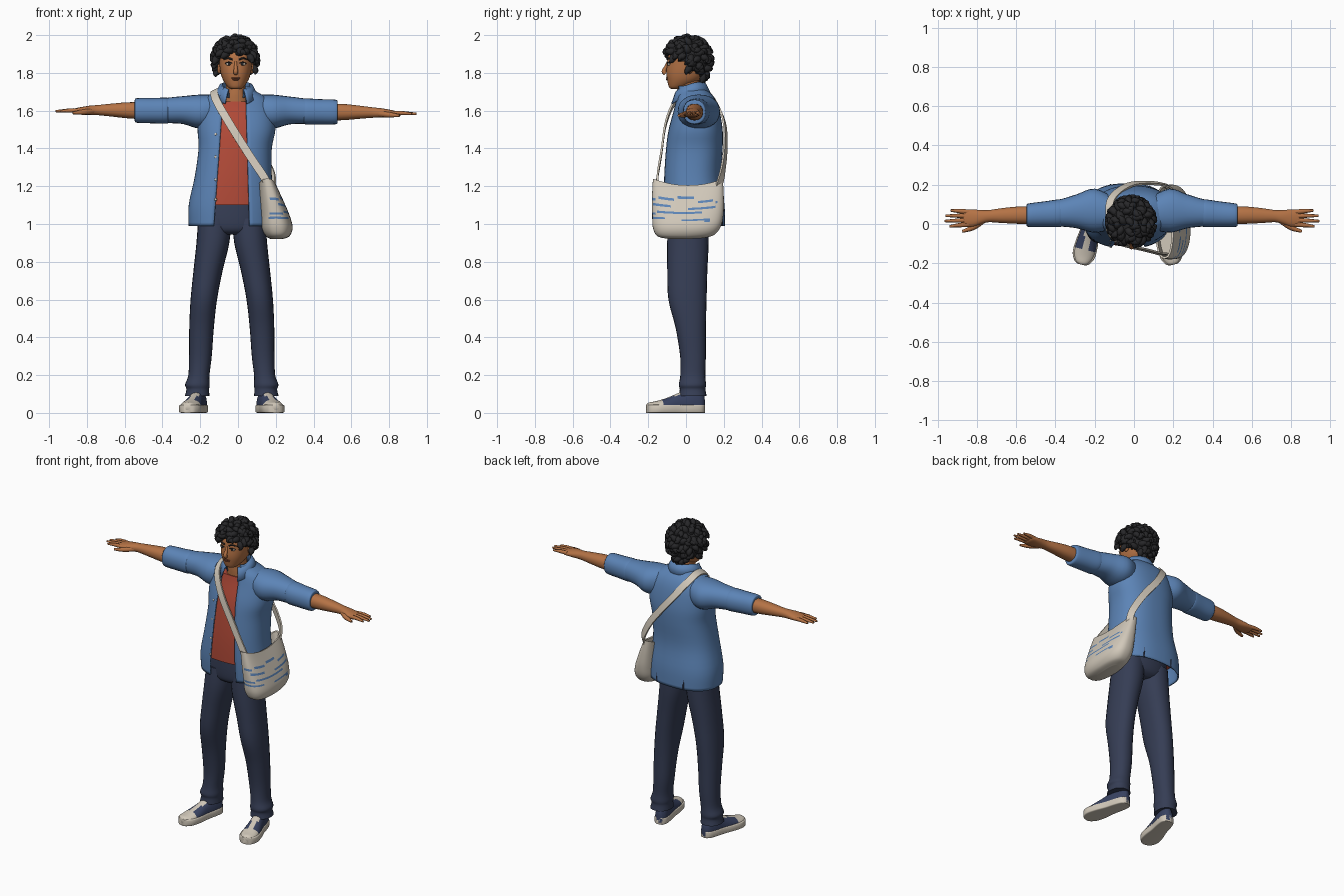
import bpy, bmesh, math, random
from mathutils import Vector, Matrix

random.seed(4)
if "Cube" in bpy.data.objects:
    bpy.data.objects.remove(bpy.data.objects["Cube"])
X, Y, Z = Vector((1, 0, 0)), Vector((0, 1, 0)), Vector((0, 0, 1))


def paint(name, *rgb):
    m = bpy.data.materials.new(name)
    m.use_nodes = True
    m.diffuse_color = (*rgb, 1)
    m.node_tree.nodes["Principled BSDF"].inputs["Base Color"].default_value = (*rgb, 1)
    return m


SKIN = paint("skin", .46, .17, .06)
BLUE = paint("shirt blue", .107, .231, .47)
RED = paint("tee red", .45, .07, .04)
DENIM = paint("trouser navy", .036, .047, .09)
CREAM = paint("canvas cream", .64, .58, .49)
HAIR = paint("hair black", .02, .02, .022)
NAVY = paint("shoe navy", .04, .055, .12)
LIP = paint("lip brown", .2, .06, .03)


def spline(rows, k=4):
    """Smoothly resample rows of numbers."""
    out = []
    for i in range(len(rows) - 1):
        near = [rows[max(i - 1, 0)], rows[i], rows[i + 1], rows[min(i + 2, len(rows) - 1)]]
        for j in range(k):
            t = j / k
            out.append(tuple(.5 * (2*b + (c-a)*t + (2*a - 5*b + 4*c - d)*t*t
                                   + (3*b - a - 3*c + d)*t**3) for a, b, c, d in zip(*near)))
    return out + [tuple(rows[-1])]


def bend(v, e):
    return math.copysign(abs(v) ** (2 / e), v)


def oval(c, u, v, ru, rv, n=24, e=2.2, a0=0, a1=None):
    """Superellipse ring, or an arc of one when a1 is given."""
    step = 2 * math.pi / n if a1 is None else (a1 - a0) / (n - 1)
    return [Vector(c) + u * ru * bend(math.sin(a0 + i*step), e)
            - v * rv * bend(math.cos(a0 + i*step), e) for i in range(n)]


def finish(name, bm, mats, rule=None, solid=0, angle=50):
    bmesh.ops.recalc_face_normals(bm, faces=bm.faces[:])
    for f in bm.faces:
        f.smooth = True
        if rule:
            f.material_index = rule(f.calc_center_median())
    me = bpy.data.meshes.new(name)
    bm.to_mesh(me)
    bm.free()
    me.set_sharp_from_angle(angle=math.radians(angle))
    for m in mats:
        me.materials.append(m)
    ob = bpy.data.objects.new(name, me)
    bpy.context.collection.objects.link(ob)
    if solid:
        mod = ob.modifiers.new("thickness", "SOLIDIFY")
        mod.thickness, mod.offset = solid, 0
    return ob


def build(name, shells, *mats, closed=True, **kw):
    """Loft each list of rings into one mesh."""
    bm = bmesh.new()
    for rings in shells:
        vs = [[bm.verts.new(p) for p in r] for r in rings]
        n = len(vs[0])
        for a, b in zip(vs, vs[1:]):
            for i in range(n if closed else n - 1):
                j = (i + 1) % n
                bm.faces.new((a[i], a[j], b[j], b[i]))
        if closed:
            bm.faces.new(vs[0])
            bm.faces.new(vs[-1])
    return finish(name, bm, mats, **kw)


def tube(rows, sides=8, k=3, ref=Z):
    """Rings along a path of (x, y, z, radius)."""
    pts, rings = spline(rows, k), []
    for i, p in enumerate(pts):
        t = Vector(pts[min(i+1, len(pts)-1)][:3]) - Vector(pts[max(i-1, 0)][:3])
        u = t.cross(ref + Vector((.013, .017, 0))).normalized()
        rings.append(oval(p[:3], u, u.cross(t).normalized(), p[3], p[3], sides, 2))
    return rings


def blob(name, c, r, mat):
    bm = bmesh.new()
    bmesh.ops.create_uvsphere(bm, u_segments=16, v_segments=10, radius=1,
                              matrix=Matrix.Translation(c) @ Matrix.Diagonal((*r, 1)))
    return finish(name, bm, [mat])


# Torso: rows of z, centre x, centre y, half width, half depth
E = 2.4
TORSO = spline([(.99, -.035, .045, .222, .158), (1.1, -.035, .04, .222, .16),
                (1.25, -.025, .032, .2, .15), (1.4, -.015, .042, .19, .148),
                (1.5, -.008, .05, .202, .14), (1.6, -.008, .055, .195, .118),
                (1.66, -.01, .05, .165, .1), (1.7, -.012, .038, .105, .08),
                (1.73, -.012, .02, .076, .068)])


def surface_y(x, z, side):
    _, cx, cy, rx, ry = min(TORSO, key=lambda r: abs(r[0] - z))
    return cy + side * ry * (1 - abs((x - cx) / rx) ** E) ** (1 / E)


# Open shirt over a tee
shirt = []
for z, cx, cy, rx, ry in TORSO:
    h = (z - 1) / .7
    ends = [max(-.95, min(.95, (x - cx) / rx)) for x in (.06 - .02*h, -.127 + .05*h)]
    a0, a1 = [math.asin(math.copysign(abs(u) ** (E / 2), u)) for u in ends]
    shirt.append(oval((cx, cy, z), X, Y, rx, ry, 56, E, a0, a1 + 2*math.pi))
build("open_shirt", [shirt], BLUE, closed=False, solid=.008)
build("tee_shirt", [[oval((cx, cy, z), X, Y, rx*.95, ry*.95, 40, E)
                     for z, cx, cy, rx, ry in TORSO if 1.09 < z < 1.655]], RED)
for i, z in enumerate((1.475, 1.355, 1.235, 1.13)):
    blob(f"shirt_button_{i}", (-.118, surface_y(-.118, z, -1) - .004, z), (.007, .004, .007), CREAM)
for s in (-1, 1):
    x = -.02 + s * .1
    build("hem_slit", [tube([(x, surface_y(x, z, 1) + .001, z, r) for z, r in
                             ((1.1, .001), (1.04, .004), (.99, .006))], ref=Y)], DENIM)

# Folded collar with pointed fronts
collar = []
for r, z, drop in ((.07, 1.7, .04), (.074, 1.748, .045), (.086, 1.742, .05), (.11, 1.695, .05)):
    arc = oval((-.01, .018, z), X, Y, r, r, 30, 2, .55, 2*math.pi - .55)
    collar.append([p - Z * drop * max(0, (.06 - p.y) / .12) ** 1.4 for p in arc])
build("shirt_collar", [collar], BLUE, closed=False, solid=.006)

# Neck, head and face
HX = -.012
build("neck", [[oval((HX, cy, z), X, Y, rx, ry) for z, cy, rx, ry in spline(
    [(1.6, .04, .08, .08), (1.66, .03, .07, .074), (1.7, .015, .055, .06), (1.78, .015, .05, .055)])]], SKIN)
build("head", [[oval((HX, cy, z), X, Y, rx, ry, 32) for z, cy, rx, ry in spline(
    [(1.714, -.05, .02, .025), (1.724, -.045, .04, .045), (1.76, -.014, .066, .085),
     (1.8, .0, .08, .104), (1.85, .008, .087, .108), (1.9, .012, .088, .104),
     (1.94, .015, .07, .075), (1.96, .015, .02, .03)])]], SKIN)
build("nose", [tube([(HX, -.096, 1.86, .006), (HX, -.107, 1.83, .009),
                     (HX, -.117, 1.808, .0125), (HX, -.108, 1.797, .012)], 10, ref=Y)], SKIN)
blob("upper_lip", (HX, -.1, 1.773), (.024, .007, .004), LIP)
blob("lower_lip", (HX, -.098, 1.765), (.018, .008, .005), LIP)
for s, side in ((1, "left"), (-1, "right")):
    blob(side + "_ear", (HX + s*.086, .018, 1.825), (.013, .02, .03), SKIN)
    blob(side + "_eye", (HX + s*.036, -.09, 1.847), (.017, .008, .0085), CREAM)
    blob(side + "_iris", (HX + s*.035, -.0955, 1.847), (.008, .004, .0085), HAIR)
    build(side + "_lash", [tube([(HX + s*.018, -.098, 1.85, .002), (HX + s*.036, -.098, 1.857, .003),
                                 (HX + s*.056, -.087, 1.85, .002)])], HAIR)
    build(side + "_brow", [tube([(HX + s*.016, -.1, 1.87, .004), (HX + s*.04, -.097, 1.878, .005),
                                 (HX + s*.064, -.08, 1.87, .002)])], HAIR)

# Hair: a cap with curled locks
HC = Vector((HX - .003, .01, 1.877))


def scalp(d):
    return HC + Vector((d.x * .103, d.y * .11, d.z * (.1 if d.z > 0 else .15)))


def hairline(p):
    return p.z - 1.905 + (p.y + .1) * .75


bm = bmesh.new()
bmesh.ops.create_uvsphere(bm, u_segments=40, v_segments=28, radius=1)
for v in bm.verts:
    v.co = scalp(v.co)
bmesh.ops.delete(bm, geom=[v for v in bm.verts if hairline(v.co) < 0], context="VERTS")
finish("hair_cap", bm, [HAIR], solid=.014)
locks, count = [], 170
for i in range(count):
    h = 1 - 2 * (i + .5) / count
    a = i * math.pi * (3 - math.sqrt(5))
    d = Vector((math.cos(a) * math.sqrt(1 - h*h), math.sin(a) * math.sqrt(1 - h*h), h))
    p = scalp(d)
    if hairline(p) < .008:
        continue
    t = d.cross(Vector([random.uniform(-1, 1) for _ in range(3)])).normalized()
    t = (t - Z * .5 + d * d.z * .5).normalized()
    w = d.cross(t) * random.uniform(-.015, .015)
    path = ((-.008, 0, 0, .017), (.008, .012, .3, .019), (.016, .028, 1, .014), (.018, .042, .3, .003))
    locks.append(tube([(*(p + d*n + t*f + w*c), r) for n, f, c, r in path], 8, 3, d.orthogonal()))
build("hair_locks", locks, HAIR, angle=70)

for s, side in ((1, "left"), (-1, "right")):
    # Arms: rows of reach, y, z, half depth, half height
    def limb(rows):
        return [oval((-.01 + s*d, y, z - (max(0, d - .2) * .025 if s > 0 else 0)), Y, Z, ry, rz)
                for d, y, z, ry, rz in spline(rows)]

    build(side + "_sleeve", [limb([(.09, .055, 1.605, .08, .08), (.19, .068, 1.595, .112, .09),
                                   (.28, .065, 1.603, .087, .074), (.35, .058, 1.602, .072, .068),
                                   (.41, .053, 1.6, .064, .062)])], BLUE)
    build(side + "_cuff", [limb([(.36, .055, 1.6, .064, .062), (.37, .055, 1.6, .071, .069),
                                 (.44, .05, 1.6, .066, .067), (.525, .045, 1.601, .06, .065),
                                 (.537, .045, 1.601, .052, .055)])], BLUE)
    build(side + "_forearm", [limb([(.5, .045, 1.6, .046, .045), (.58, .045, 1.602, .044, .042),
                                    (.66, .043, 1.603, .038, .034), (.73, .04, 1.603, .031, .027),
                                    (.77, .035, 1.602, .036, .025), (.81, .03, 1.6, .044, .021),
                                    (.85, .03, 1.598, .042, .015), (.865, .03, 1.598, .03, .008)])], SKIN)
    drop = .014 if s > 0 else 0
    digits = [((.83, -.002 + .021*i, 1.6, .0125), (.88, -.006 + .024*i, 1.601, .011),
               (tip, -.012 + .027*i, 1.597, .006)) for i, tip in enumerate((.93, .955, .95, .925))]
    digits.append(((.76, .018, 1.597, .016), (.81, -.018, 1.592, .014), (.865, -.038, 1.588, .007)))
    build(side + "_fingers", [tube([(-.01 + s*d, y, z - drop, r) for d, y, z, r in f]) for f in digits], SKIN)

    # Trouser legs: rows of z, offset, y, half width, half depth
    build(side + "_trouser_leg", [[oval((-.033 + s*d, y, z), X, Y, rx, ry) for z, d, y, rx, ry in spline(
        [(1.03, .09, .015, .088, .105), (.9, .1, .01, .087, .11), (.75, .126, .007, .077, .106),
         (.6, .148, .008, .07, .101), (.45, .16, .025, .065, .08), (.3, .166, .037, .06, .068),
         (.2, .174, .036, .056, .066), (.15, .182, .034, .065, .072), (.125, .18, .035, .06, .068),
         (.09, .183, .036, .065, .073)])]], DENIM)

    # Shoes, laid out from toe to heel
    toe = Vector((-.033 + s*.235, -.207, 0))
    back = Vector((-s*.075, .3, 0)).normalized()
    wide = Vector((back.y, -back.x, 0))
    last = spline([(0, .018, .045), (.012, .038, .055), (.05, .056, .062), (.11, .056, .08),
                   (.18, .047, .108), (.24, .045, .125), (.29, .038, .11), (.312, .02, .09)])

    def shoe_colour(c):
        along, across = (c - toe).dot(back), abs((c - toe).dot(wide))
        return int(along < .075 or (along < .19 and across < .02))

    upper = [oval(toe + back*d + Z*.03, wide, Z, w*.95, h - .03) for d, w, h in last]
    for p in (p for r in upper for p in r):
        p.z = max(p.z, .01)
    build(side + "_shoe_upper", [upper], NAVY, CREAM, rule=shoe_colour)
    build(side + "_shoe_sole", [[oval(toe + back*d + Z*.022, wide, Z, w*1.04, .022, 24, 8)
                                 for d, w, h in last]], CREAM)

build("trouser_hips", [[oval((-.03, y, z), X, Y, rx, ry) for z, y, rx, ry in spline(
    [(.945, .01, .1, .07), (.97, .012, .165, .1), (1.03, .017, .182, .112), (1.13, .02, .17, .112)])]], DENIM)

# Messenger bag: rows of z, x, y, half width, half length
BAG = spline([(.92, .205, .005, .03, .09), (.935, .21, 0, .062, .15), (.98, .207, .005, .082, .18),
              (1.05, .197, .01, .077, .189), (1.14, .178, .01, .064, .19), (1.24, .155, .01, .047, .185)], 7)
BAG += [(1.236, .155, .01, .037, .176), (1.17, .17, .01, .04, .17)]
STRIPES = ((1.135, -.19, .03), (1.12, .06, .17), (1.1, -.19, -.07), (1.085, 0, .16),
           (1.06, -.18, .08), (1.035, -.19, -.11), (1.02, -.03, .13))
bag = []
for z, x, y, rx, ry in BAG:
    ring = oval((x, y, z), X, Y, rx, ry, 64, 2.6)
    for p in ring:
        rise = ((p.y - y) / ry) ** 2
        p.z += (rise - 1) * .035 * max(0, (z - 1) / .24) + .04 * max(0, p.y) * (1.2 - z) / .2
    bag.append(ring)


def bag_colour(c):
    outer = c.x > .165
    return int(outer and any(abs(c.z - z) < .0055 and a < c.y < b for z, a, b in STRIPES))


build("shoulder_bag", [bag], CREAM, BLUE, rule=bag_colour)

# Strap across the body, over the right shoulder
path = [Vector(p) for p in spline(
    [(.165, -.155, 1.2), (.13, -.15, 1.26), (.05, -.13, 1.38), (-.05, -.105, 1.54),
     (-.115, -.05, 1.655), (-.125, .045, 1.706), (-.11, .135, 1.675), (-.02, .2, 1.55),
     (.1, .208, 1.4), (.175, .192, 1.27), (.18, .17, 1.19)], 5)]
strap = []
for i, p in enumerate(path):
    t = path[min(i + 1, len(path) - 1)] - path[max(i - 1, 0)]
    w = t.cross(p - Vector((0, .05, 1.45))).normalized()
    n = w.cross(t).normalized()
    strap.append([p + w*a*.021 + n*b*.005 for a, b in ((-1, -1), (1, -1), (1, 1), (-1, 1))])
build("bag_strap", [strap], CREAM)
